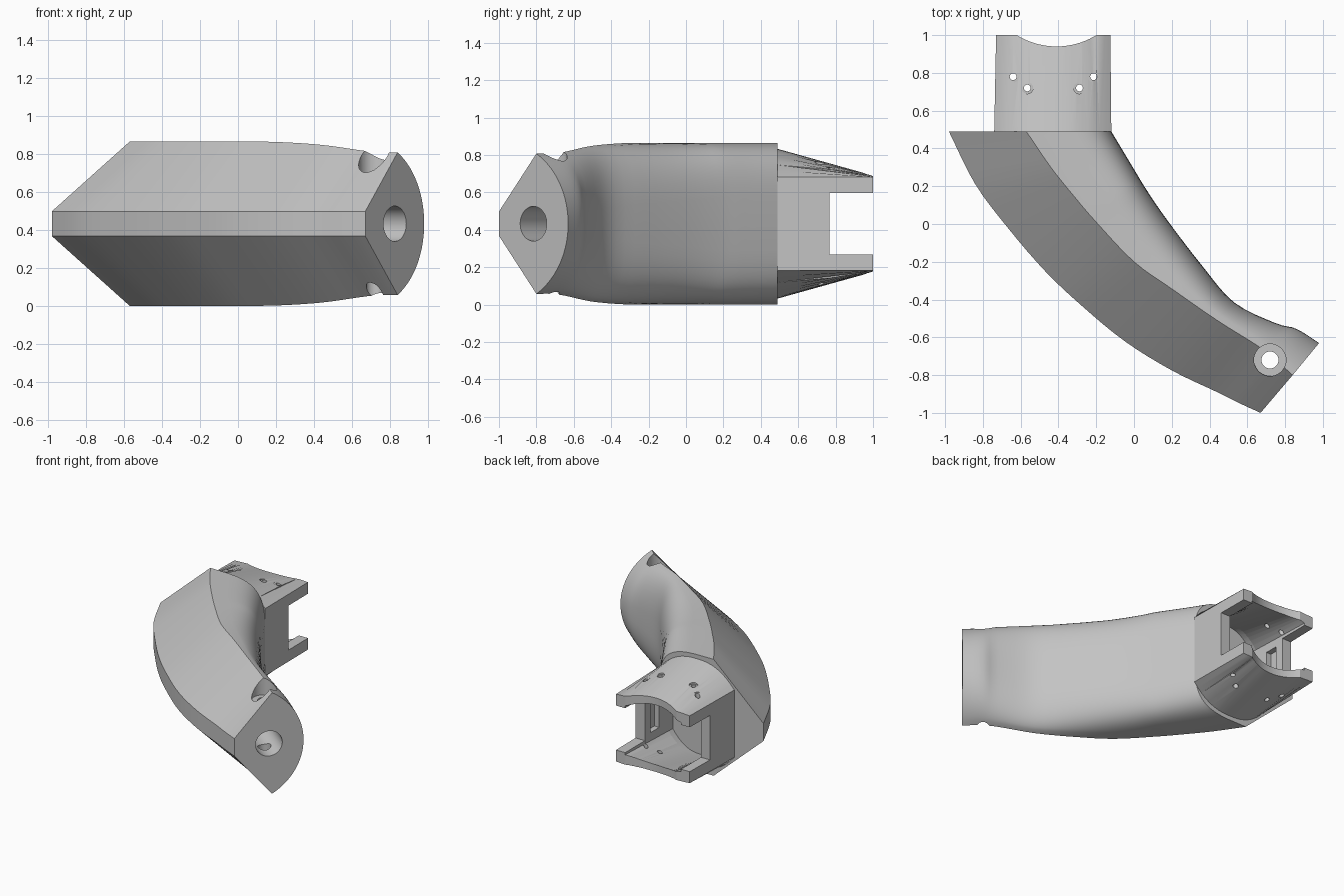
import bpy, bmesh, math
from mathutils import Vector, Matrix

default_cube = bpy.data.objects.get("Cube")
if default_cube:
    bpy.data.objects.remove(default_cube, do_unlink=True)

grey = bpy.data.materials.new("light_grey")
grey.use_nodes = True
grey.diffuse_color = (0.55, 0.55, 0.55, 1)
grey.node_tree.nodes["Principled BSDF"].inputs["Base Color"].default_value = grey.diffuse_color

MID = 0.4325       # height of the symmetry plane
JOINT = 0.49       # where the socket meets the body


def link_mesh(name, bm):
    bmesh.ops.recalc_face_normals(bm, faces=bm.faces)
    mesh = bpy.data.meshes.new(name)
    bm.to_mesh(mesh)
    bm.free()
    mesh.materials.append(grey)
    obj = bpy.data.objects.new(name, mesh)
    bpy.context.collection.objects.link(obj)
    return obj


def loft(name, sections):
    """Skin closed sections of equal length and cap both ends."""
    bm = bmesh.new()
    rings = [[bm.verts.new(p) for p in section] for section in sections]
    count = len(rings[0])
    for a, b in zip(rings, rings[1:]):
        for i in range(count):
            j = (i + 1) % count
            bm.faces.new((a[i], a[j], b[j], b[i]))
    bm.faces.new(rings[0])
    bm.faces.new(rings[-1][::-1])
    return link_mesh(name, bm)


def box(name, low, high):
    low, high = Vector(low), Vector(high)
    bm = bmesh.new()
    place = Matrix.Translation((low + high) / 2) @ Matrix.Diagonal((*(high - low), 1))
    bmesh.ops.create_cube(bm, size=1, matrix=place)
    return link_mesh(name, bm)


def cylinder(name, start, end, radius, sides=40):
    start, end = Vector(start), Vector(end)
    axis = end - start
    turn = axis.to_track_quat("Z", "Y").to_matrix().to_4x4()
    bm = bmesh.new()
    bmesh.ops.create_cone(bm, cap_ends=True, segments=sides, radius1=radius, radius2=radius,
                          depth=axis.length, matrix=Matrix.Translation((start + end) / 2) @ turn)
    return link_mesh(name, bm)


def activate(obj):
    bpy.ops.object.select_all(action="DESELECT")
    obj.select_set(True)
    bpy.context.view_layer.objects.active = obj


def cut(obj, cutter, keep=False):
    cutter.hide_render = True
    activate(obj)
    mod = obj.modifiers.new("cut", "BOOLEAN")
    mod.operation = "DIFFERENCE"
    mod.solver = "EXACT"
    mod.object = cutter
    bpy.ops.object.modifier_apply(modifier=mod.name)
    if not keep:
        bpy.data.objects.remove(cutter, do_unlink=True)


def smooth_path(points, steps=4):
    """Pass a smooth curve through the control points."""
    pts = [Vector(p) for p in points]
    pts = [2 * pts[0] - pts[1]] + pts + [2 * pts[-1] - pts[-2]]
    path = []
    for a, b, c, d in zip(pts, pts[1:], pts[2:], pts[3:]):
        for k in range(steps):
            t = k / steps
            path.append((2 * b + (c - a) * t + (2 * a - 5 * b + 4 * c - d) * t ** 2
                         + (3 * b - a - 3 * c + d) * t ** 3) / 2)
    return path + [pts[-2]]


# Guide curves of the bent body: outer edge, ridge (with half height), inner edge
outer = smooth_path([(-.98, .49), (-.84, .21), (-.66, -.03), (-.47, -.25), (-.28, -.43),
                     (-.05, -.62), (.2, -.775), (.44, -.89), (.55, -.945), (.67, -1)])
ridge = smooth_path([(-.57, .49, MID), (-.44, .3, MID), (-.32, .15, MID), (-.2, .01, MID),
                     (0, -.2, MID), (.21, -.35, .43), (.44, -.51, .415), (.655, -.645, .385),
                     (.75, -.72, .375), (.84, -.8, .375)])
inner = smooth_path([(-.12, .49), (-.06, .39), (0, .29), (.07, .175), (.18, .015),
                     (.36, -.22), (.53, -.415), (.75, -.525), (.86, -.555), (.98, -.63)])


def body_section(o, r, i, blend):
    half = r.z
    section = [(o.x, o.y, MID - 0.065), (o.x, o.y, MID + 0.065)]
    steps = 28
    for k in range(steps + 1):
        angle = math.pi / 2 - math.pi * k / steps
        side = 1 if angle >= 0 else -1
        # Squarish round at the socket end, plain circular arc at the front
        square_u = abs(math.cos(angle)) ** 0.5
        square_v = side * abs(math.sin(angle)) ** 0.5
        sweep = angle * 2 / 3
        arc_u = (math.cos(sweep) - 0.5) / 0.5
        arc_v = math.sin(sweep) / math.sin(math.pi / 3)
        u = square_u + (arc_u - square_u) * blend
        v = square_v + (arc_v - square_v) * blend
        p = r.xy.lerp(i, u)
        section.append((p.x, p.y, MID + half * v))
    return section


last = len(outer) - 1
body = loft("curved_body", [
    body_section(o, r, i, max(0, n / last - 0.3) / 0.7)
    for n, (o, r, i) in enumerate(zip(outer, ridge, inner))])


# Socket: arched tube that flattens toward the back
def arch_section(y, left, right, side, peak):
    steps = 20
    top = []
    for k in range(steps + 1):
        s = 2 * k / steps - 1
        rise = side + (peak - side) * (1 - abs(s) ** 2.5)
        top.append((left + (right - left) * k / steps, y, rise))
    return [(x, y, MID + h) for x, y, h in top] + [(x, y, MID - h) for x, y, h in reversed(top)]


socket = loft("socket", [arch_section(JOINT, -.74, -.12, .25, .4),
                         arch_section(1, -.73, -.125, .25, .258)])
cavity = loft("socket_cavity", [arch_section(.44, -.66, -.2, .2, .33),
                                arch_section(1.04, -.66, -.2, .18, .2)])
cut(body, cavity, keep=True)
cut(socket, cavity)

# Open sides leaving four prongs, and the scalloped rear edge
cut(socket, box("side_opening", (-.9, .767, MID - .165), (.1, 1.1, MID + .165)))
cut(socket, cylinder("rear_scallop", (-.41, 1.34, -.2), (-.41, 1.34, 1.2), .4, 96))

# Shallow slots inside the side walls
for low, high in ((-.7, -.64), (-.22, -.16)):
    cut(socket, box("wall_slot", (low, .6, MID - .13), (high, .7, MID + .13)))

# Small countersunk screw holes, mirrored about the socket centre
for side in (-1, 1):
    for offset, y, seat in ((.213, .78, .3), (.138, .72, .32)):
        x = -.427 + side * offset
        cut(socket, cylinder("screw_hole", (x, y, -.1), (x, y, 1), .018, 24))
        cut(socket, cylinder("screw_seat", (x, y, MID + seat), (x, y, 1), .031, 24))

# Upright bolt hole with a wide seat, and the round hole in the front face
cut(body, cylinder("bolt_hole", (.72, -.72, -.2), (.72, -.72, 1.2), .045))
cut(body, cylinder("bolt_seat", (.72, -.72, .69), (.72, -.72, 1.2), .085))
face_centre = Vector((.825, -.815, MID))
outward = Vector((.77, -.64, 0))
cut(body, cylinder("front_hole", face_centre - outward * .35, face_centre + outward * .2, .093))

for part in (body, socket):
    activate(part)
    bpy.ops.object.shade_smooth_by_angle(angle=math.radians(25))
